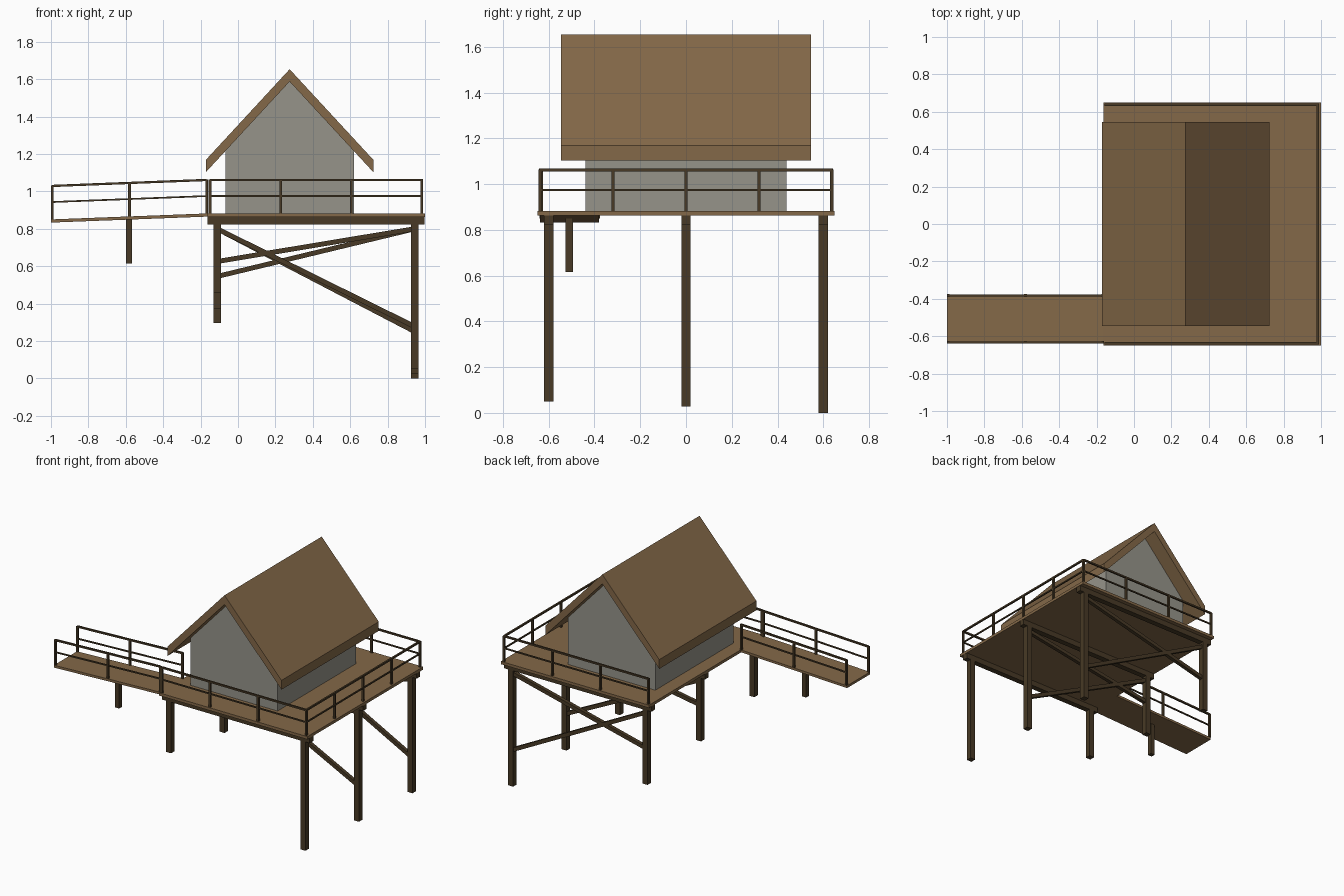
import bpy
from mathutils import Vector

if "Cube" in bpy.data.objects:
    bpy.data.objects.remove(bpy.data.objects["Cube"])


def material(name, rgb):
    m = bpy.data.materials.new(name)
    m.diffuse_color = (*rgb, 1)
    m.use_nodes = True
    m.node_tree.nodes["Principled BSDF"].inputs["Base Color"].default_value = m.diffuse_color
    return m


PLANK = material("brown planks", (0.23, 0.14, 0.065))
TIMBER = material("dark timber", (0.065, 0.042, 0.019))
WALL = material("grey wall", (0.305, 0.296, 0.254))


def mesh(name, verts, faces, mat):
    me = bpy.data.meshes.new(name)
    me.from_pydata(verts, [], faces)
    me.materials.append(mat)
    ob = bpy.data.objects.new(name, me)
    bpy.context.collection.objects.link(ob)
    return ob


def prism(name, profile, y0, y1, mat):
    """Extrude an x/z profile (counter-clockwise seen from the front) along y."""
    n = len(profile)
    verts = [(x, y, z) for y in (y0, y1) for x, z in profile]
    faces = [tuple(range(n)), tuple(reversed(range(n, 2 * n)))]
    faces += [(i, i + n, (i + 1) % n + n, (i + 1) % n) for i in range(n)]
    return mesh(name, verts, faces, mat)


def box(name, x0, x1, y0, y1, z0, z1, mat):
    return prism(name, [(x0, z0), (x1, z0), (x1, z1), (x0, z1)], y0, y1, mat)


def bar(name, a, b, w, mat=TIMBER):
    """Square bar of width w between two points."""
    a, b = Vector(a), Vector(b)
    d = (b - a).normalized()
    side = d.cross(Vector((0, 0, 1)))
    side = side.normalized() if side.length > 1e-4 else Vector((1, 0, 0))
    up = side.cross(d)
    ring = [(-1, -1), (1, -1), (1, 1), (-1, 1)]
    verts = [p + (side * s + up * t) * w / 2 for p in (a, b) for s, t in ring]
    faces = [(3, 2, 1, 0), (4, 5, 6, 7)]
    faces += [(i, (i + 1) % 4, (i + 1) % 4 + 4, i + 4) for i in range(4)]
    return mesh(name, verts, faces, mat)


def railing(name, a, b, posts):
    """Posts with a top and a middle rail; a and b lie on the floor."""
    a, b = Vector(a), Vector(b)
    for i in range(posts):
        p = a.lerp(b, i / (posts - 1))
        bar(name + "_post", p, p + Vector((0, 0, 0.182)), 0.014)
    for part, h, w in (("_top_rail", 0.179, 0.012), ("_middle_rail", 0.093, 0.009)):
        o = Vector((0, 0, h))
        bar(name + part, a + o, b + o, w)


# Deck, beams and stilts standing on sloping ground
TOP, BEAM = 0.882, 0.823
XL, XR = -0.112, 0.945
box("deck", -0.164, 1.0, -0.65, 0.65, 0.862, TOP, PLANK)
for y, zl, zr in ((-0.6, 0.46, 0.05), (0, 0.375, 0.027), (0.6, 0.295, 0)):
    box("deck_beam", -0.162, 0.998, y - 0.02, y + 0.02, BEAM, 0.862, TIMBER)
    for x, z in ((XL, zl), (XR, zr)):
        box("stilt", x - 0.02, x + 0.02, y - 0.02, y + 0.02, z, BEAM, TIMBER)
    # Cross braces on the middle and back rows
    if y >= 0:
        bar("brace", (XL, y, 0.80), (XR, y, zr + 0.25), 0.026)
        bar("brace", (XL, y, zl + 0.25), (XR, y, 0.80), 0.026)

# Cabin body and gable roof
CX, SLOPE = 0.276, 1.082
HW, RW = 0.343, 0.448
INNER, OUTER = 1.587, 1.653
wall_top = INNER - SLOPE * HW
prism("cabin", [(CX - HW, TOP), (CX + HW, TOP), (CX + HW, wall_top),
                (CX, INNER), (CX - HW, wall_top)], -0.44, 0.44, WALL)
drop = SLOPE * RW
for s in (-1, 1):
    pts = [(CX, INNER), (CX + s * RW, INNER - drop),
           (CX + s * RW, OUTER - drop), (CX, OUTER)]
    prism("roof_side", pts if s > 0 else pts[::-1], -0.546, 0.546, PLANK)

# Sloping ramp and its support
prism("ramp", [(-1, 0.833), (-0.164, 0.865), (-0.164, TOP), (-1, 0.85)],
      -0.638, -0.38, PLANK)
box("ramp_stilt", -0.598, -0.566, -0.526, -0.494, 0.615, 0.855, TIMBER)

# Railings: front, back, right and both sides of the ramp
for y in (-0.637, 0.637):
    railing("deck_railing", (-0.15, y, TOP), (0.983, y, TOP), 4)
railing("right_railing", (0.983, -0.637, TOP), (0.983, 0.637, TOP), 5)
for y in (-0.633, -0.382):
    railing("ramp_railing", (-0.993, y, 0.85), (-0.167, y, TOP), 3)
